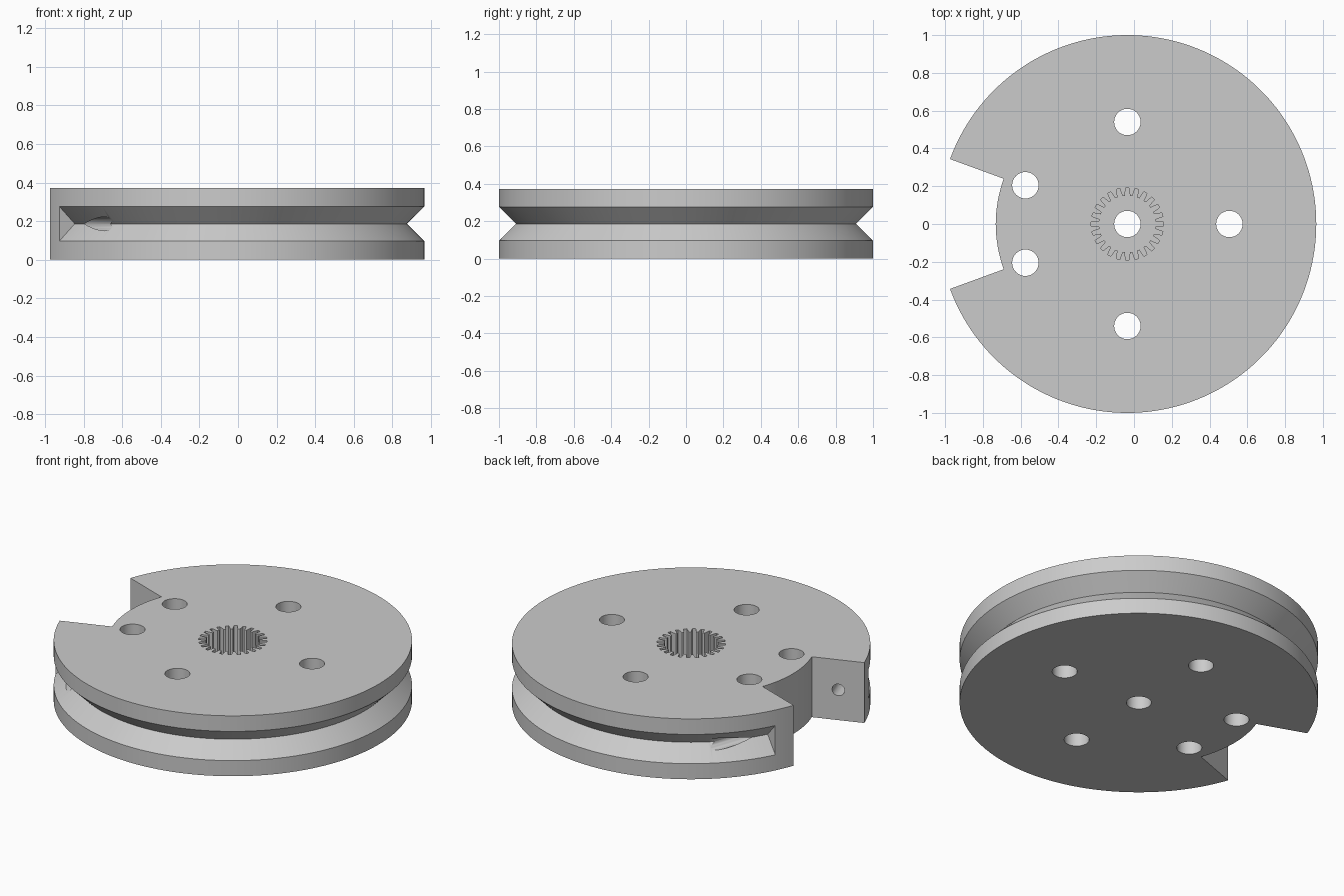
import bpy, bmesh, math
from mathutils import Matrix

if "Cube" in bpy.data.objects:
    bpy.data.objects.remove(bpy.data.objects["Cube"])

CX = -0.035          # wheel axis
H = 0.372            # wheel thickness
MID = H / 2
NOTCH = math.radians(20.1)    # half angle of the notch
STOP = math.radians(27)       # groove end, measured from -x

grey = bpy.data.materials.new("plain grey")
grey.diffuse_color = (0.6, 0.6, 0.6, 1)
grey.use_nodes = True
grey.node_tree.nodes["Principled BSDF"].inputs["Base Color"].default_value = grey.diffuse_color


def finish(name, bm):
    bmesh.ops.recalc_face_normals(bm, faces=bm.faces)
    me = bpy.data.meshes.new(name)
    bm.to_mesh(me)
    bm.free()
    me.materials.append(grey)
    ob = bpy.data.objects.new(name, me)
    bpy.context.collection.objects.link(ob)
    return ob


def prism(name, outline, z0, z1):
    """Extrude a closed outline from z0 to z1."""
    bm = bmesh.new()
    low = [bm.verts.new((x, y, z0)) for x, y in outline]
    top = [bm.verts.new((x, y, z1)) for x, y in outline]
    bm.faces.new(low)
    bm.faces.new(top)
    n = len(outline)
    for i in range(n):
        j = (i + 1) % n
        bm.faces.new((low[i], low[j], top[j], top[i]))
    return finish(name, bm)


def arc(r, a0, a1, n, cx=CX, cy=0.0):
    return [(cx + r * math.cos(a0 + (a1 - a0) * i / n),
             cy + r * math.sin(a0 + (a1 - a0) * i / n)) for i in range(n + 1)]


def circle(r, cx, cy, n=40):
    return arc(r, 0, math.tau, n, cx, cy)[:-1]


def partial_ring(name, profile, a0, a1, n):
    """Sweep an (r, z) profile around the wheel axis and cap both ends."""
    bm = bmesh.new()
    rings = []
    for i in range(n + 1):
        a = a0 + (a1 - a0) * i / n
        rings.append([bm.verts.new((CX + r * math.cos(a), r * math.sin(a), z))
                      for r, z in profile])
    m = len(profile)
    for p, q in zip(rings, rings[1:]):
        for k in range(m):
            bm.faces.new((p[k], p[(k + 1) % m], q[(k + 1) % m], q[k]))
    bm.faces.new(rings[0])
    bm.faces.new(rings[-1])
    return finish(name, bm)


# Wheel disc with the wedge notch in its outline
wheel = prism("grooved_wheel",
              arc(1.0, -math.pi + NOTCH, math.pi - NOTCH, 160)
              + arc(0.697, math.pi - NOTCH, math.pi + NOTCH, 16), 0, H)

cutters = []

# V groove, stopping short of the notch on both sides
cutters.append(partial_ring(
    "groove_cutter", [(0.91, MID), (1.03, MID + 0.12), (1.03, MID - 0.12)],
    -math.pi + STOP, math.pi - STOP, 153))

# Centre bore and bolt holes
for x, y in [(CX, 0), (0.505, 0), (CX, 0.54), (CX, -0.54),
             (-0.575, 0.205), (-0.575, -0.205)]:
    cutters.append(prism("hole_cutter", circle(0.07, x, y), -0.1, H + 0.1))

# Toothed socket in the top face
TEETH = 24
pitch = math.tau / TEETH
gear = []
for i in range(TEETH):
    for r, off in [(0.15, -0.34), (0.192, -0.19), (0.192, 0.19), (0.15, 0.34)]:
        a = (i + off) * pitch
        gear.append((CX + r * math.cos(a), r * math.sin(a)))
cutters.append(prism("socket_cutter", gear, H - 0.2, H + 0.1))

# Cord holes from each notch wall into the groove
for side in (1, -1):
    a = math.pi - side * NOTCH
    radial = (math.cos(a), math.sin(a))
    along = (side * math.sin(a), -side * math.cos(a))
    bm = bmesh.new()
    bmesh.ops.create_cone(bm, cap_ends=True, segments=24,
                          radius1=0.036, radius2=0.036, depth=0.5)
    t = 0.19
    pos = (CX + 0.85 * radial[0] + t * along[0],
           0.85 * radial[1] + t * along[1], MID)
    rot = Matrix.Rotation(math.atan2(along[1], along[0]), 4, 'Z') \
        @ Matrix.Rotation(math.pi / 2, 4, 'Y')
    bmesh.ops.transform(bm, matrix=Matrix.Translation(pos) @ rot, verts=bm.verts)
    cutters.append(finish("cord_hole_cutter", bm))

# Cut everything out of the wheel
bpy.context.view_layer.objects.active = wheel
for c in cutters:
    mod = wheel.modifiers.new("cut", 'BOOLEAN')
    mod.operation = 'DIFFERENCE'
    mod.solver = 'EXACT'
    mod.object = c
    bpy.ops.object.modifier_apply(modifier=mod.name)
for c in cutters:
    bpy.data.objects.remove(c)

bpy.ops.object.select_all(action='DESELECT')
wheel.select_set(True)
bpy.ops.object.shade_smooth_by_angle(angle=math.radians(25))
